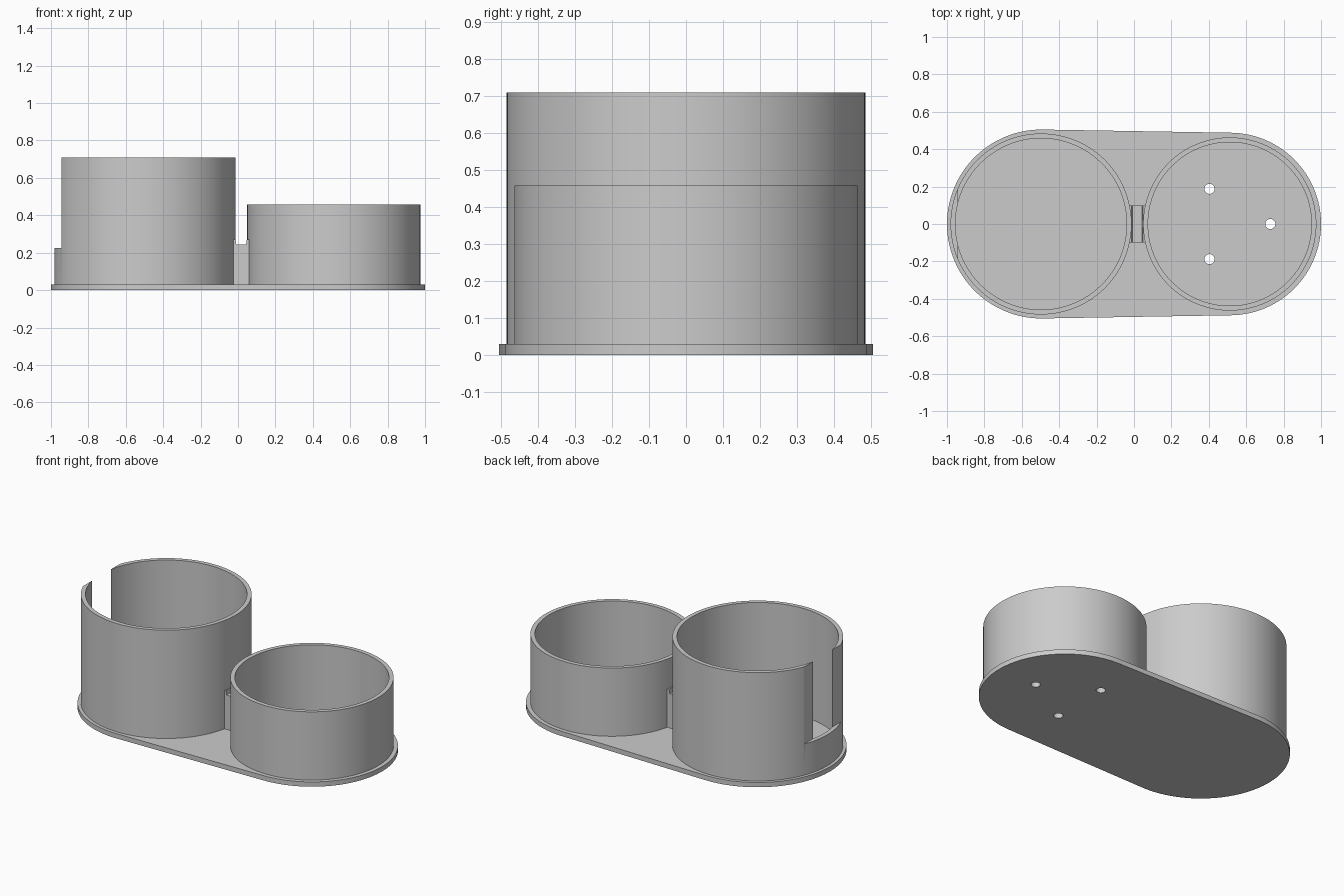
import bpy, bmesh
from math import acos, cos, sin, pi

cube = bpy.data.objects.get("Cube")
if cube:
    bpy.data.objects.remove(cube, do_unlink=True)

grey = bpy.data.materials.new("plain grey")
grey.use_nodes = True
COLOUR = (0.6, 0.6, 0.6, 1)
grey.diffuse_color = COLOUR
grey.node_tree.nodes["Principled BSDF"].inputs["Base Color"].default_value = COLOUR

LEFT_X, RIGHT_X = 0.512, -0.497   # cup centres, named by the model's own sides
BASE_TOP = 0.03


def make_object(name, bm):
    bmesh.ops.recalc_face_normals(bm, faces=bm.faces)
    mesh = bpy.data.meshes.new(name)
    bm.to_mesh(mesh)
    bm.free()
    mesh.materials.append(grey)
    obj = bpy.data.objects.new(name, mesh)
    bpy.context.collection.objects.link(obj)
    return obj


def prism(name, points, direction):
    """Extrude a closed outline along a direction."""
    bm = bmesh.new()
    face = bm.faces.new([bm.verts.new(p) for p in points])
    new = bmesh.ops.extrude_face_region(bm, geom=[face])["geom"]
    bmesh.ops.translate(bm, vec=direction,
                        verts=[v for v in new if isinstance(v, bmesh.types.BMVert)])
    return make_object(name, bm)


def arc(x, y, r, z, start, end, steps):
    angles = [start + (end - start) * i / steps for i in range(steps + 1)]
    return [(x + r * cos(a), y + r * sin(a), z) for a in angles]


def circle(x, y, r, z, steps):
    return arc(x, y, r, z, 0, 2 * pi, steps)[:-1]


def cut(obj, cutter):
    cutter.hide_render = True
    mod = obj.modifiers.new("cut", "BOOLEAN")
    mod.operation = "DIFFERENCE"
    mod.solver = "EXACT"
    mod.object = cutter
    bpy.context.view_layer.objects.active = obj
    bpy.ops.object.modifier_apply(modifier=mod.name)
    bpy.data.objects.remove(cutter, do_unlink=True)


def smooth(obj):
    bpy.ops.object.select_all(action="DESELECT")
    obj.select_set(True)
    bpy.context.view_layer.objects.active = obj
    bpy.ops.object.shade_smooth_by_angle(angle=pi / 6)


def cup(name, x, outer, inner, top):
    """Open ring wall, sunk slightly into the base plate."""
    bm = bmesh.new()
    rings = [[bm.verts.new(p) for p in circle(x, 0, r, z, 128)]
             for r, z in ((outer, 0.02), (outer, top), (inner, top), (inner, 0.02))]
    for k in range(4):
        a, b = rings[k], rings[(k + 1) % 4]
        for i in range(128):
            j = (i + 1) % 128
            bm.faces.new((a[i], a[j], b[j], b[i]))
    return make_object(name, bm)


# Base plate: two round ends joined by tangent sides
R_BIG, R_SMALL = 0.505, 0.488
big_x, small_x = -1 + R_BIG, 1 - R_SMALL
tangent = acos((R_BIG - R_SMALL) / (small_x - big_x))
outline = (arc(small_x, 0, R_SMALL, 0, -tangent, tangent, 64)
           + arc(big_x, 0, R_BIG, 0, tangent, 2 * pi - tangent, 64))
base = prism("base_plate", outline, (0, 0, BASE_TOP))

# Three drain holes under the low cup
for i in range(3):
    a = 2 * pi * i / 3
    hole = prism("hole_cutter",
                 circle(LEFT_X + 0.217 * cos(a), 0.217 * sin(a), 0.027, -0.1, 32),
                 (0, 0, 0.3))
    cut(base, hole)

# Cups, the tall one with a flat-cut slot on its outer side
tall_cup = cup("tall_cup", RIGHT_X, 0.484, 0.458, 0.708)
low_cup = cup("low_cup", LEFT_X, 0.463, 0.437, 0.457)
SLOT_X, SLOT_Z = -0.945, 0.225
slot = prism("slot_cutter",
             [(-1.2, -0.4, SLOT_Z), (SLOT_X, -0.4, SLOT_Z),
              (SLOT_X, 0.4, SLOT_Z), (-1.2, 0.4, SLOT_Z)], (0, 0, 1))
cut(tall_cup, slot)

# Bridge between the cups, with small raised lips along the walls
profile = [(-0.03, 0.02), (0.065, 0.02), (0.065, 0.27), (0.047, 0.27),
           (0.043, 0.245), (-0.009, 0.245), (-0.013, 0.27), (-0.03, 0.27)]
prism("bridge", [(x, -0.1, z) for x, z in profile], (0, 0.2, 0))

for part in (base, tall_cup, low_cup):
    smooth(part)
